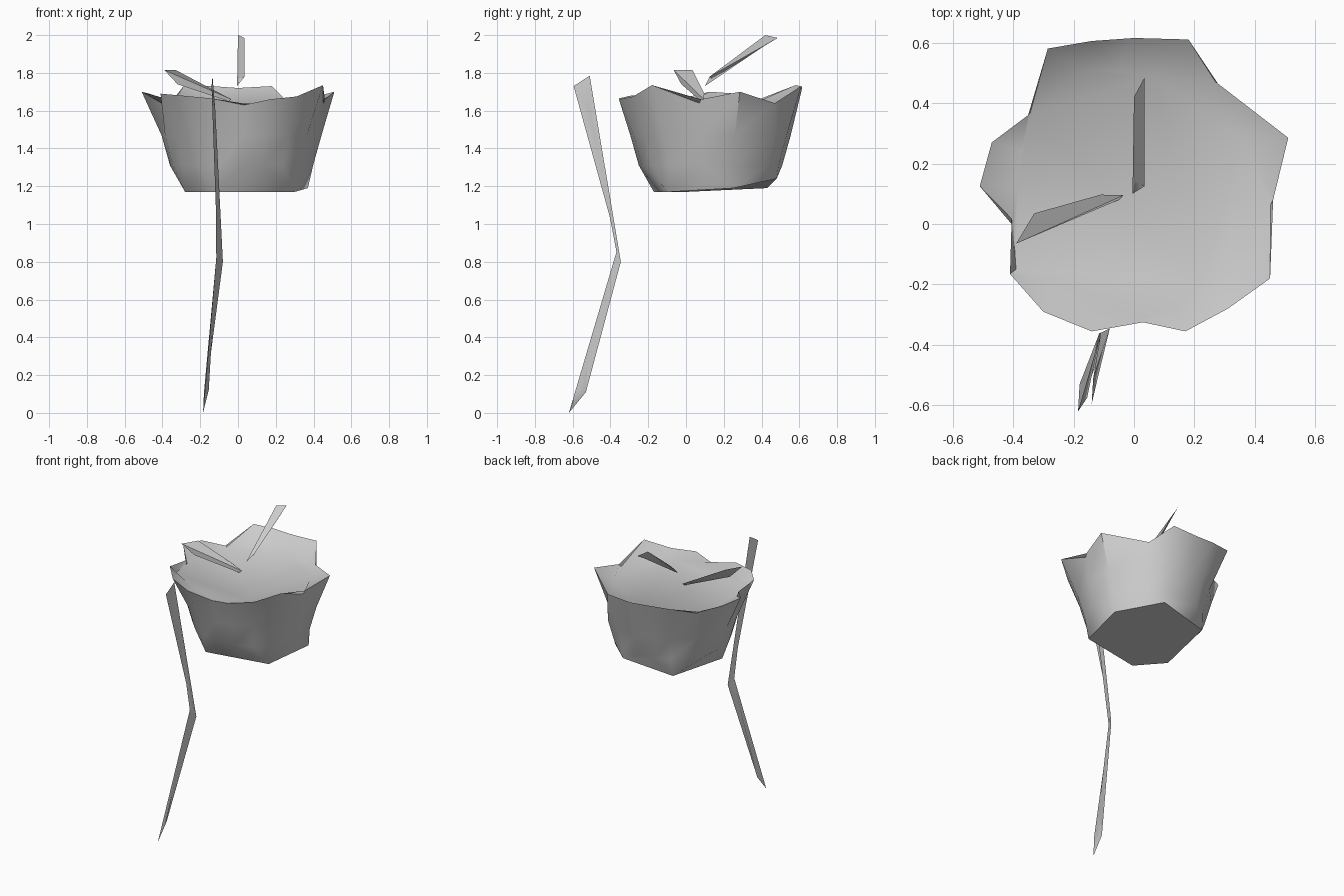
import bpy, bmesh, math
from mathutils import Vector

if "Cube" in bpy.data.objects:
    bpy.data.objects.remove(bpy.data.objects["Cube"])


def finish(name, rings, smooth):
    """Loft closed rings of points, cap both ends and make an object."""
    bm = bmesh.new()
    loops = [[bm.verts.new(p) for p in ring] for ring in rings]
    n = len(loops[0])
    for a, b in zip(loops, loops[1:]):
        for i in range(n):
            j = (i + 1) % n
            bm.faces.new((a[i], a[j], b[j], b[i]))
    bm.faces.new(loops[0][::-1])
    bm.faces.new(loops[-1])
    bmesh.ops.remove_doubles(bm, verts=bm.verts, dist=0.0005)
    bmesh.ops.recalc_face_normals(bm, faces=bm.faces)
    mesh = bpy.data.meshes.new(name)
    bm.to_mesh(mesh)
    bm.free()
    obj = bpy.data.objects.new(name, mesh)
    bpy.context.collection.objects.link(obj)
    bpy.ops.object.select_all(action='DESELECT')
    obj.select_set(True)
    bpy.context.view_layer.objects.active = obj
    bpy.ops.object.shade_smooth_by_angle(angle=math.radians(smooth))
    return obj


# Petal rim: outer x, y, z, then the inner edge x, y where it meets the flat top
RIM = [
    (.46, .08, 1.66, .455, .08), (.51, .285, 1.70, .36, .28),
    (.27, .47, 1.64, .26, .47), (.18, .61, 1.73, .2, .475),
    (0, .615, 1.72, .06, .487), (-.14, .605, 1.73, -.06, .5),
    (-.285, .58, 1.735, -.17, .51), (-.35, .36, 1.65, -.345, .36),
    (-.47, .27, 1.69, -.37, .24), (-.51, .125, 1.70, -.385, .12),
    (-.405, 0, 1.67, -.40, 0), (-.41, -.165, 1.69, -.39, -.15),
    (-.3, -.29, 1.68, -.26, -.2), (-.14, -.355, 1.665, -.15, -.24),
    (.03, -.325, 1.63, .03, -.315), (.17, -.355, 1.66, .12, -.27),
    (.31, -.28, 1.675, .22, -.2), (.45, -.18, 1.735, .31, -.15),
]

# Flower cup: six-sided foot, rounded wall, uneven petal rim, flat top
FOOT = [(.30, -.09, 1.17), (.37, .25, 1.19), (.15, .48, 1.24),
        (-.2, .43, 1.19), (-.28, 0, 1.17), (-.13, -.17, 1.17)]
CENTRE = Vector((.02, .13))


def direction(p):
    return (Vector(p[:2]) - CENTRE).normalized()


def wall(radius, z):
    return [(*(CENTRE + direction(p) * radius), z) for p in RIM]


foot = [max(FOOT, key=lambda f: direction(f).dot(direction(p))) for p in RIM]
finish("flower_cup", [
    foot,
    wall(.38, 1.31),
    wall(.425, 1.47),
    [p[:3] for p in RIM],
    [(p[3], p[4], 1.638) for p in RIM],
], 40)

# Bent stem blade: three-cornered sections at foot, knee and top
finish("stem", [
    [(-.185, -.62, 0), (-.18, -.53, .11), (-.155, -.575, .12)],
    [(-.11, -.36, .88), (-.08, -.345, .80), (-.115, -.362, .82)],
    [(-.14, -.595, 1.73), (-.135, -.51, 1.785), (-.12, -.51, 1.60)],
], 60)

# Two stamens rising from the flat top
finish("back_stamen", [
    [(-.005, .10, 1.73), (.035, .125, 1.78), (0, .11, 1.75)],
    [(0, .42, 2.0), (.035, .485, 1.985), (.035, .41, 1.94)],
], 60)
finish("left_stamen", [
    [(-.035, .095, 1.66), (-.11, .097, 1.69), (-.05, .08, 1.65)],
    [(-.39, -.065, 1.815), (-.33, .035, 1.815), (-.32, -.025, 1.74)],
], 60)
